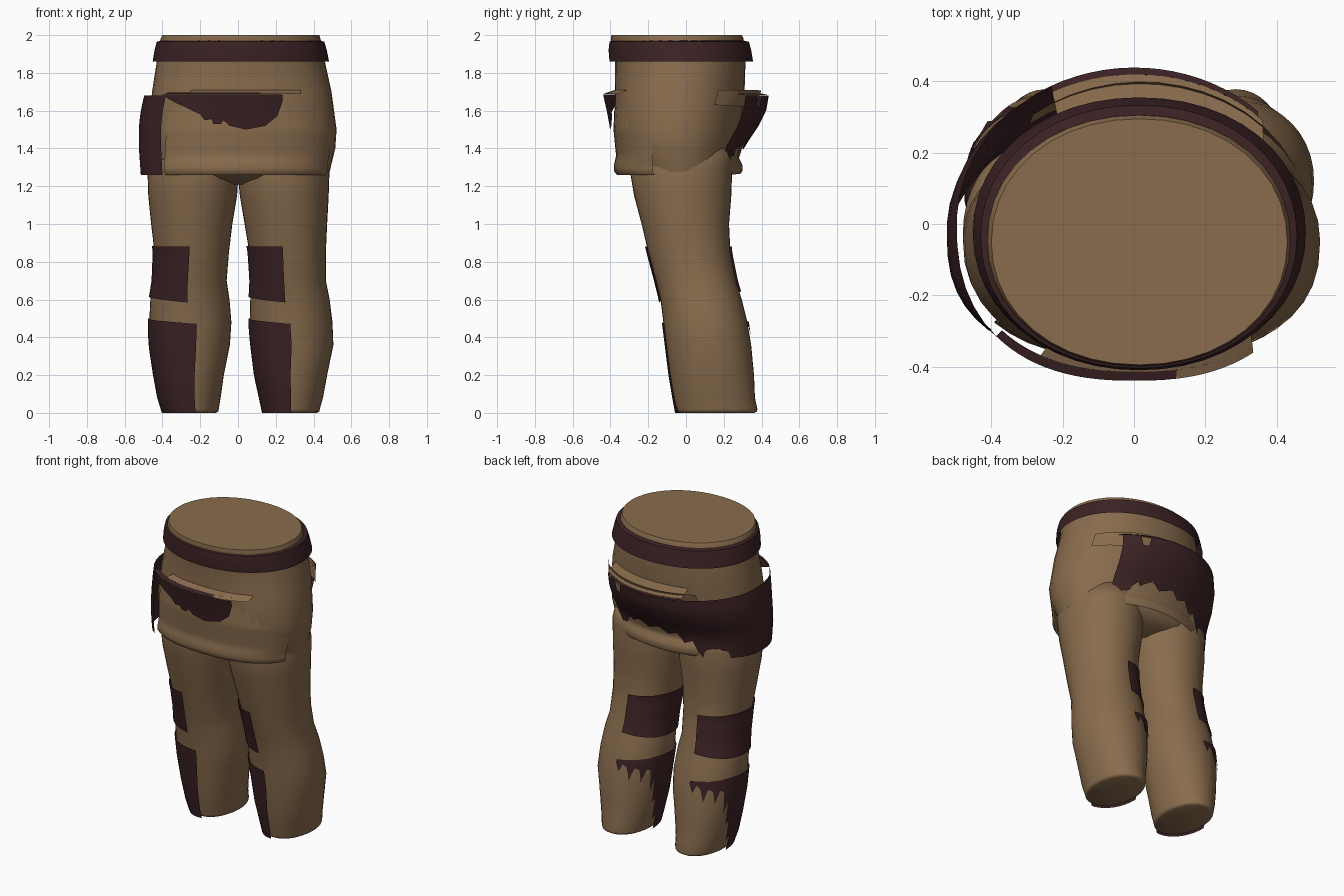
import bpy, bmesh, math


def material(name, rgb):
    m = bpy.data.materials.new(name)
    m.diffuse_color = (*rgb, 1)
    return m


TAN = material("tan cloth", (0.25, 0.15, 0.075))
DARK = material("dark red cloth", (0.045, 0.016, 0.018))

# Cross-sections: z, x min, x max, y min, y max
TORSO = [(1.21, -.08, .09, -.14, .10), (1.24, -.28, .3, -.25, .2), (1.275, -.475, .485, -.30, .245),
         (1.4, -.48, .515, -.36, .275), (1.5, -.475, .522, -.38, .287), (1.7, -.455, .495, -.376, .31),
         (1.86, -.43, .46, -.375, .315), (1.98, -.41, .437, -.398, .305), (2, -.40, .43, -.395, .295)]
# Leg: z, right x min, right x max, left x min, left x max, y min, y max
LEG = [(0, .135, .435, -.395, -.10, -.05, .38), (.08, .118, .45, -.42, -.092, -.065, .365),
       (.2, .092, .472, -.442, -.075, -.085, .36), (.36, .072, .505, -.466, -.043, -.105, .345),
       (.48, .062, .50, -.47, -.035, -.12, .325), (.6, .065, .485, -.464, -.045, -.135, .295),
       (.7, .07, .465, -.448, -.06, -.16, .265), (.85, .06, .465, -.442, -.048, -.20, .235),
       (1, .035, .472, -.46, -.03, -.235, .228), (1.15, .01, .48, -.475, -.005, -.275, .24),
       (1.3, -.005, .485, -.48, .005, -.30, .245), (1.4, .03, .46, -.45, -.03, -.28, .23)]
SKIRT = [(1.26, -.48, .485, -.365, .285), (1.275, -.49, .495, -.38, .298), (1.31, -.49, .495, -.382, .30),
         (1.36, -.485, .505, -.370, .275), (1.5, -.48, .522, -.384, .31), (1.6, -.47, .506, -.38, .36),
         (1.71, -.45, .485, -.37, .40)]
WRAP = [(1.26, -.515, .49, -.39, .295), (1.4, -.525, .5, -.395, .305), (1.52, -.525, .5, -.405, .385),
        (1.6, -.515, .5, -.42, .425), (1.69, -.495, .5, -.44, .44)]
BELT = [(1.86, -.452, .482, -.405, .355), (1.92, -.442, .47, -.41, .345), (1.965, -.43, .457, -.405, .333),
        (1.972, -.405, .432, -.392, .30)]


def point(sections, deg, z, offset=0.0):
    """Point on a lofted rounded tube at an angle and height."""
    z = min(max(z, sections[0][0]), sections[-1][0])
    for a, b in zip(sections, sections[1:]):
        if z <= b[0]:
            break
    f = (z - a[0]) / (b[0] - a[0])
    x0, x1, y0, y1 = [p + (q - p) * f for p, q in zip(a[1:], b[1:])]
    c, s = math.cos(math.radians(deg)), math.sin(math.radians(deg))
    # Hips and loose cloth are fuller at the front than at the back
    power = 2.08
    if sections in (SKIRT, WRAP):
        power = 2.4 if s < 0 else 2.0
    elif sections is TORSO and s < 0:
        power += .32 * max(0, 1 - ((z - 1.5) / .35) ** 2)
    cx = math.copysign(abs(c) ** (2 / power), c)
    sy = math.copysign(abs(s) ** (2 / power), s)
    return ((x0 + x1) / 2 + ((x1 - x0) / 2 + offset) * cx,
            (y0 + y1) / 2 + ((y1 - y0) / 2 + offset) * sy, z)


def finish(name, bm, mat, angle):
    mesh = bpy.data.meshes.new(name)
    bm.to_mesh(mesh)
    bm.free()
    mesh.materials.append(mat)
    ob = bpy.data.objects.new(name, mesh)
    bpy.context.collection.objects.link(ob)
    bpy.ops.object.select_all(action='DESELECT')
    ob.select_set(True)
    bpy.context.view_layer.objects.active = ob
    bpy.ops.object.shade_smooth_by_angle(angle=math.radians(angle))
    return ob


def grid(name, columns, mat, closed=False, caps=False, angle=50):
    """Skin columns of points that run bottom to top."""
    bm = bmesh.new()
    vs = [[bm.verts.new(p) for p in col] for col in columns]
    n = len(vs)
    for i in range(n if closed else n - 1):
        a, b = vs[i], vs[(i + 1) % n]
        for j in range(len(a) - 1):
            bm.faces.new((a[j], b[j], b[j + 1], a[j + 1]))
    if caps:
        bm.faces.new([c[0] for c in reversed(vs)])
        bm.faces.new([c[-1] for c in vs])
    return finish(name, bm, mat, angle)


def tube(name, sections, mat, caps=True, sides=40, angle=50):
    return grid(name, [[point(sections, 360 * i / sides, s[0]) for s in sections]
                       for i in range(sides)], mat, True, caps, angle)


def sheet(name, sections, outline, mat, offset=0.0, rows=10):
    """Cloth sheet over a tube; outline lists (angle, top z, bottom z)."""
    cols = []
    for a, b in zip(outline, outline[1:]):
        steps = max(1, round((b[0] - a[0]) / 8))
        cols += [[p + (q - p) * k / steps for p, q in zip(a, b)] for k in range(steps)]
    cols.append(outline[-1])
    return grid(name, [[point(sections, t, lo + (hi - lo) * j / rows, offset) for j in range(rows + 1)]
                       for t, hi, lo in cols], mat)


def ledge(name, start, end, z_in, z_out, f0, f1, mat):
    """Strip between the hips (0) and the top of a dark panel (1)."""
    n = 16
    cols = []
    for i in range(n + 1):
        t = start + (end - start) * i / n
        outer, inner = point(WRAP, t, z_out), point(TORSO, t, z_in)
        cols.append([[p + (q - p) * f for p, q in zip(inner, outer)] for f in (f1, f0)])
    return grid(name, cols, mat)


# Trousers
tube("hips", TORSO, TAN)
right = [(r[0], r[1], r[2], r[5], r[6]) for r in LEG]
left = [(r[0], r[3], r[4], r[5], r[6]) for r in LEG]
for side, leg, knee_end, shin_end in (("right", right, 264, 269), ("left", left, 267, 278)):
    # Softened hem at the foot end
    z, a, b, c, d = leg[0]
    hem = [(h, a + i, b - i, c + i, d - i) for h, i in ((0, .018), (.008, .004), (.02, .002))]
    tube(side + "_leg", hem + leg[1:], TAN, angle=180)
    # Knee patch, wrapping from the back round to the front
    sheet(side + "_knee_patch", leg, [(92, .88, .645), (150, .885, .62), (200, .88, .61),
                                      (knee_end, .88, .585)], DARK, .01)
    # Shin patch with a torn back edge
    teeth = [(92, .48, .46), (98, .485, .41), (103, .485, .46), (110, .49, .44), (116, .49, .36),
             (122, .49, .44), (130, .495, .43), (135, .495, .35), (141, .495, .43), (148, .5, .42),
             (153, .5, .28), (157, .5, .37), (161, .5, .20), (166, .5, .22), (170, .5, .08),
             (176, .5, .1), (180, .5, 0), (215, .49, 0), (shin_end, .472, 0)]
    sheet(side + "_shin_patch", leg, teeth, DARK, .008, 12)

# Belt
tube("belt", BELT, DARK, caps=False, sides=48)

# Tan skirt cloth, front and back
sheet("front_skirt", SKIRT, [(220, 1.68, 1.26), (270, 1.68, 1.26), (341, 1.68, 1.26)], TAN, 0, 24)
sheet("back_skirt", SKIRT, [(36, 1.37, 1.26), (80, 1.45, 1.27), (128, 1.45, 1.26)], TAN, 0, 14)
sheet("back_skirt_flap", SKIRT, [(24, 1.71, 1.63), (60, 1.71, 1.62), (130, 1.70, 1.62)], TAN, 0, 4)

# Dark torn wrap over the back and left hip
sheet("hip_wrap", WRAP, [(46, 1.68, 1.35), (51, 1.68, 1.32), (55, 1.68, 1.36), (59, 1.68, 1.36),
                         (61, 1.62, 1.39), (65, 1.62, 1.42), (67, 1.68, 1.40), (75, 1.68, 1.44),
                         (82, 1.68, 1.40), (92, 1.68, 1.43), (98, 1.68, 1.39), (105, 1.68, 1.41),
                         (110, 1.68, 1.35), (116, 1.68, 1.37), (120, 1.68, 1.30), (124, 1.68, 1.26),
                         (170, 1.68, 1.26), (223, 1.68, 1.26)], DARK)

# Dark torn panel at the front
sheet("front_panel", WRAP, [(220, 1.685, 1.68), (241, 1.685, 1.62), (252, 1.685, 1.58), (255, 1.685, 1.55),
                            (259, 1.685, 1.555), (260, 1.685, 1.53), (264, 1.685, 1.53), (265, 1.685, 1.55),
                            (268, 1.685, 1.52), (274, 1.685, 1.50), (284, 1.685, 1.52), (291, 1.685, 1.57),
                            (293, 1.685, 1.62), (294, 1.68, 1.65)], DARK)

# Cloth lips above the dark panels, with dark rims
ledge("front_lip", 240, 308, 1.71, 1.688, 0, .6, TAN)
ledge("front_lip_end", 280, 308, 1.71, 1.688, .6, 1, TAN)
ledge("front_rim", 222, 280, 1.71, 1.688, .6, 1, DARK)
ledge("back_lip", 44, 118, 1.71, 1.682, 0, .85, TAN)
ledge("back_rim", 46, 118, 1.71, 1.682, .85, 1, DARK)
